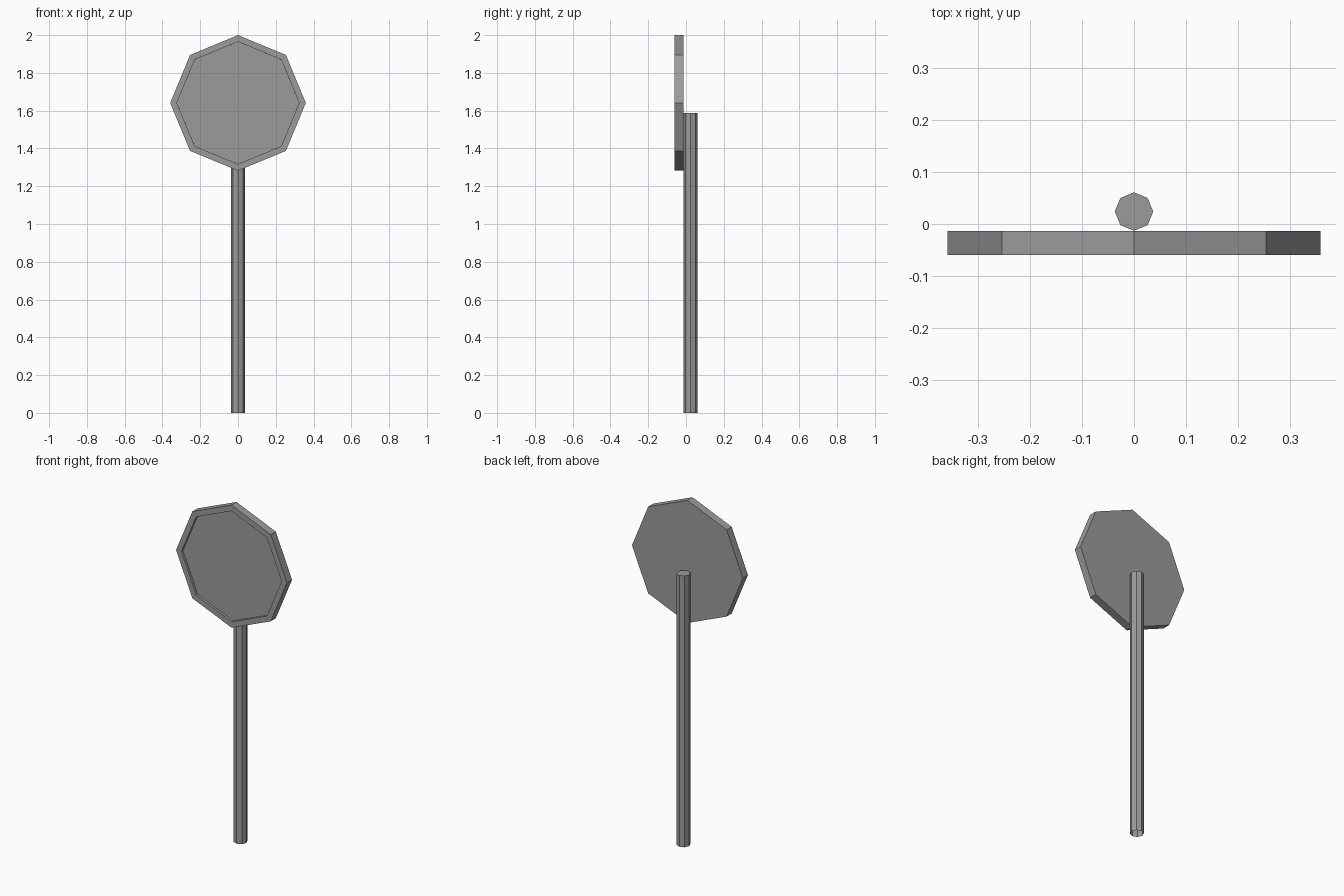
import bpy, bmesh, math
from mathutils import Matrix

if "Cube" in bpy.data.objects:
    bpy.data.objects.remove(bpy.data.objects["Cube"])


def octagon_prism(radius, depth, matrix):
    """Eight-sided prism with corners on its axes."""
    bm = bmesh.new()
    bmesh.ops.create_cone(bm, cap_ends=True, segments=8,
                          radius1=radius, radius2=radius, depth=depth)
    bm.transform(matrix)
    bm.normal_update()
    return bm


def finish(bm, name):
    mesh = bpy.data.meshes.new(name)
    bm.to_mesh(mesh)
    bm.free()
    grey = bpy.data.materials.get("grey") or bpy.data.materials.new("grey")
    grey.diffuse_color = (0.33, 0.33, 0.33, 1)
    grey.use_nodes = True
    grey.node_tree.nodes["Principled BSDF"].inputs["Base Color"].default_value = grey.diffuse_color
    mesh.materials.append(grey)
    obj = bpy.data.objects.new(name, mesh)
    bpy.context.collection.objects.link(obj)
    return obj


# Post, open at the bottom
bm = octagon_prism(0.037, 1.588, Matrix.Translation((0, 0.024, 0.794)))
bottom = min(bm.faces, key=lambda f: f.calc_center_median().z)
bmesh.ops.delete(bm, geom=[bottom], context='FACES_ONLY')
finish(bm, "post")

# Sign plate facing the front, with a raised rim around a recessed panel
bm = octagon_prism(0.359, 0.047,
                   Matrix.Translation((0, -0.0365, 1.641))
                   @ Matrix.Rotation(math.pi / 2, 4, 'X'))
front = min(bm.faces, key=lambda f: f.calc_center_median().y)
rim = 0.038 * math.cos(math.pi / 8)
bmesh.ops.inset_region(bm, faces=[front], thickness=rim)
# Step the panel straight back to make the rim's inner wall
bmesh.ops.inset_region(bm, faces=[front], thickness=0.0001, depth=-0.014)
finish(bm, "sign_plate")
